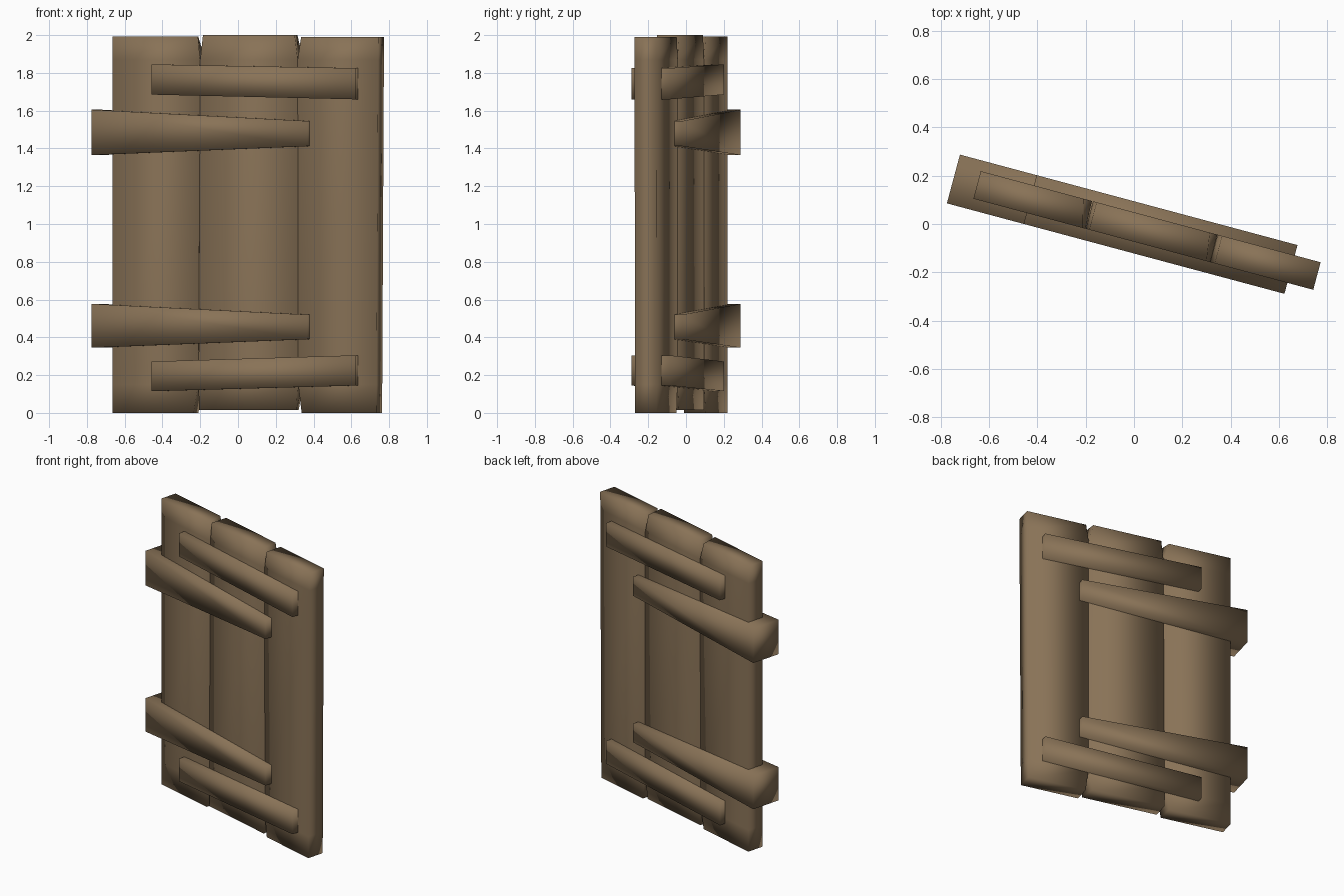
import bpy, bmesh, math
from mathutils import Matrix

if "Cube" in bpy.data.objects:
    bpy.data.objects.remove(bpy.data.objects["Cube"])

wood = bpy.data.materials.new("brown_wood")
wood.diffuse_color = (0.25, 0.17, 0.095, 1)
wood.use_nodes = True
wood.node_tree.nodes["Principled BSDF"].inputs["Base Color"].default_value = wood.diffuse_color
TURN = Matrix.Rotation(math.radians(-15), 4, 'Z')   # the whole door stands slightly turned


def loft(name, sections):
    """Skin a list of four-cornered sections into one softly shaded solid."""
    bm = bmesh.new()
    rings = [[bm.verts.new(p) for p in sec] for sec in sections]
    for a, b in zip(rings, rings[1:]):
        for i in range(4):
            j = (i + 1) % 4
            bm.faces.new((a[i], a[j], b[j], b[i]))
    bm.faces.new(rings[0][::-1])
    bm.faces.new(rings[-1])
    bmesh.ops.recalc_face_normals(bm, faces=bm.faces)
    bm.transform(TURN)
    me = bpy.data.meshes.new(name)
    bm.to_mesh(me)
    bm.free()
    me.materials.append(wood)
    me.shade_smooth()
    bpy.context.collection.objects.link(bpy.data.objects.new(name, me))


def plank(name, rows, front=-0.071, back=0.047):
    # row: height, left edge, right edge at front, right edge at back
    loft(name, [[(l, front, z), (rf, front, z), (rb, back, z), (l, back, z)]
                for z, l, rf, rb in rows])


def crossbar(name, x0, lo0, hi0, x1, lo1, hi1, front=-0.118, back=0.091):
    # tapered bar passing right through the planks
    loft(name, [[(x, front, lo), (x, back, lo), (x, back, hi), (x, front, hi)]
                for x, lo, hi in ((x0, lo0, hi0), (x1, lo1, hi1))])


# Upright planks, with small notches where they meet at top and bottom
plank("left_plank", [(0.0, -0.67, -0.224, -0.23), (0.15, -0.67, -0.2, -0.2),
                     (1.87, -0.67, -0.189, -0.193), (1.992, -0.67, -0.2, -0.23)])
plank("middle_plank", [(0.015, -0.195, 0.338, 0.32), (0.15, -0.197, 0.346, 0.345),
                       (1.87, -0.188, 0.346, 0.345), (2.0, -0.173, 0.33, 0.313)])
plank("right_plank", [(0.0, 0.368, 0.777, 0.777), (0.15, 0.349, 0.778, 0.778),
                      (1.87, 0.346, 0.787, 0.787), (1.99, 0.365, 0.788, 0.788)])

# Four crossbars
crossbar("top_crossbar", -0.442, 1.685, 1.845, 0.677, 1.66, 1.825)
crossbar("upper_long_crossbar", -0.771, 1.365, 1.605, 0.412, 1.412, 1.545)
crossbar("lower_long_crossbar", -0.771, 0.345, 0.577, 0.412, 0.39, 0.52)
crossbar("bottom_crossbar", -0.442, 0.115, 0.272, 0.677, 0.145, 0.305)
